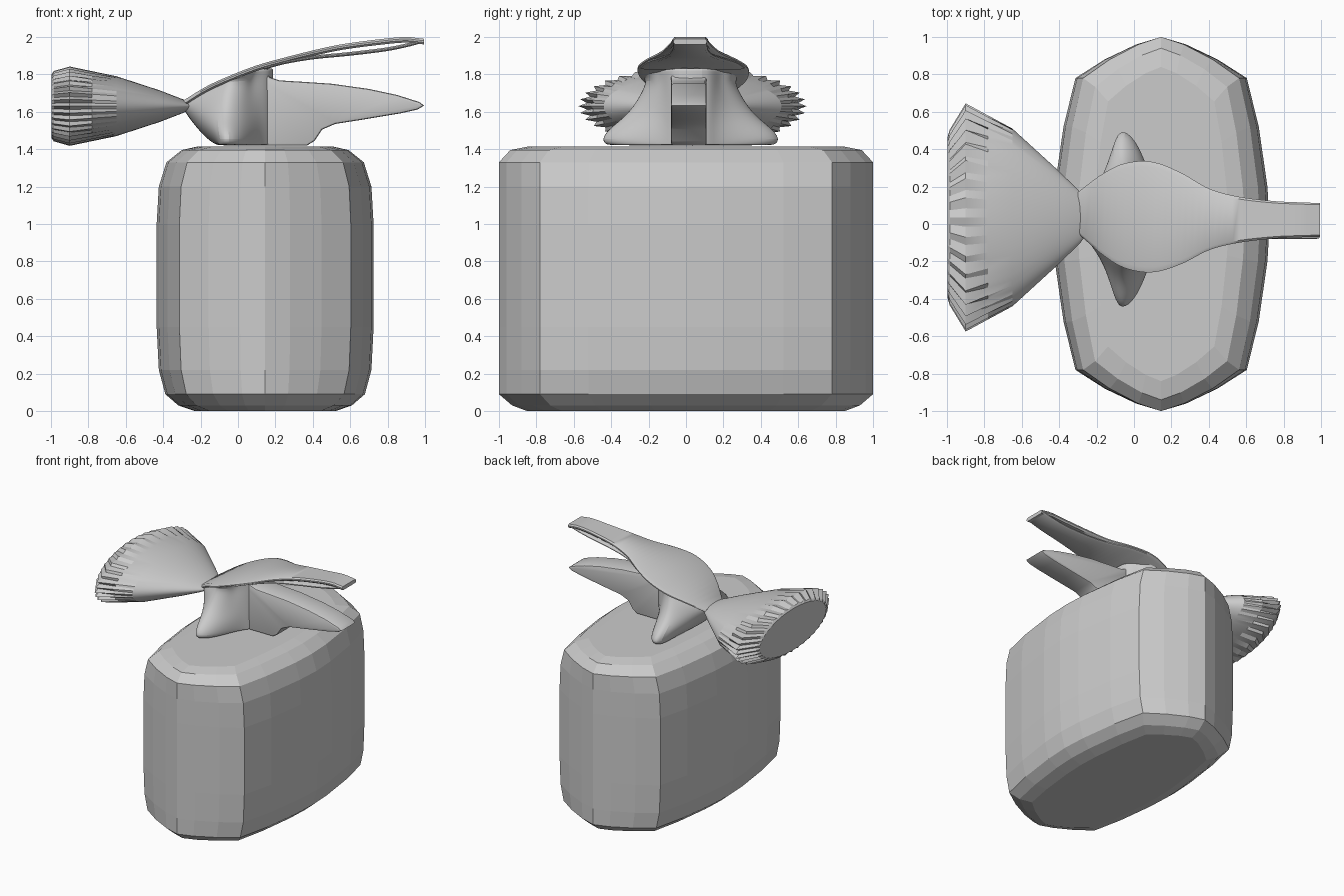
import bpy, bmesh, math
from mathutils import Vector

if "Cube" in bpy.data.objects:
    bpy.data.objects.remove(bpy.data.objects["Cube"])


def loft(name, rings, smooth=None, subsurf=0):
    """Skin a list of equal-length closed rings and cap both ends."""
    bm = bmesh.new()
    vs = [[bm.verts.new(p) for p in r] for r in rings]
    n = len(rings[0])
    for a, b in zip(vs, vs[1:]):
        for i in range(n):
            j = (i + 1) % n
            bm.faces.new((a[i], a[j], b[j], b[i]))
    bm.faces.new(vs[0][::-1])
    bm.faces.new(vs[-1])
    return finish(name, bm, smooth, subsurf)


def finish(name, bm, smooth=None, subsurf=0):
    bmesh.ops.recalc_face_normals(bm, faces=bm.faces)
    me = bpy.data.meshes.new(name)
    bm.to_mesh(me)
    bm.free()
    ob = bpy.data.objects.new(name, me)
    bpy.context.collection.objects.link(ob)
    if subsurf:
        m = ob.modifiers.new("smooth", 'SUBSURF')
        m.levels = m.render_levels = subsurf
    if smooth:
        bpy.ops.object.select_all(action='DESELECT')
        ob.select_set(True)
        bpy.context.view_layer.objects.active = ob
        bpy.ops.object.shade_smooth_by_angle(angle=math.radians(smooth))
    return ob


def interp(table, x):
    """Smooth (Catmull-Rom style) lookup of the row values at x."""
    x = min(max(x, table[0][0]), table[-1][0])
    for k in range(len(table) - 1):
        if x <= table[k + 1][0]:
            break
    p0, p1, p2, p3 = (table[min(max(k + d, 0), len(table) - 1)] for d in (-1, 0, 1, 2))
    h = p2[0] - p1[0]
    t = (x - p1[0]) / h
    out = []
    for c in range(1, len(p1)):
        m1 = (p2[c] - p0[c]) / (p2[0] - p0[0]) * h
        m2 = (p3[c] - p1[c]) / (p3[0] - p1[0]) * h
        out.append((2*t**3 - 3*t*t + 1) * p1[c] + (t**3 - 2*t*t + t) * m1
                   + (3*t*t - 2*t**3) * p2[c] + (t**3 - t*t) * m2)
    return out


# Faceted bottle: one quadrant of the plan mirrored, scaled per height
quad = [(1, 0), (.98, .2), (.9, .52), (.79, .78), (.52, .88), (.23, .96), (0, 1)]
plan = quad + [(-x, y) for x, y in quad[-2::-1]]
plan += [(x, -y) for x, y in plan[-2:0:-1]]
levels = [(0, .65, .85), (.03, .8, .93), (.09, .92, 1), (.22, .98, 1), (.45, 1, 1), (1, 1, 1),
          (1.2, .98, 1), (1.33, .91, 1), (1.395, .77, .94), (1.415, .62, .84)]
loft("bottle", [[(.145 + .58 * sx * x, sy * y, z) for x, y in plan] for z, sx, sy in levels])

# Ribbed spray fan: elliptical cone with teeth toward the wide end
RIBS = 36
fan = [(-.24, .07, .008, 0), (-.29, .14, .035, 0), (-.42, .265, .085, 0), (-.65, .475, .16, 0),
       (-.78, .545, .187, .03), (-.9, .61, .212, .07), (-.985, .47, .188, .06), (-.997, .43, .17, 0)]
rings = []
for x, ry, rz, amp in fan:
    ring = []
    for i in range(RIBS * 2):
        a = math.pi * i / RIBS
        k = 1 - amp * (i % 2)
        ring.append((x, .035 + ry * k * math.cos(a), 1.63 + rz * k * math.sin(a)))
    rings.append(ring)
loft("spray_fan", rings, 15)

# Upper lever: thin curved sheet, columns x, half width, top height
sheet = [(-.3, .11, 1.655), (-.17, .215, 1.735), (-.05, .28, 1.79), (.1, .295, 1.848),
         (.25, .245, 1.89), (.4, .165, 1.928), (.55, .125, 1.96), (.75, .1, 1.987),
         (.9, .093, 2.0), (.99, .09, 1.99)]


def slab(name, x0, x1, n, section):
    rings = []
    for i in range(n + 1):
        x = x0 + (x1 - x0) * i / n
        w, z, t = section(x)
        cy = interp([(-.3, .06), (0, .042), (.4, .025), (.99, .022)], x)[0]
        e = t * .35
        rings.append([(x, cy + y, h) for y, h in
                      ((-w * .9, z - t), (-w, z - t + e), (-w, z - e), (-w * .9, z),
                       (w * .9, z), (w, z - e), (w, z - t + e), (w * .9, z - t))])
    loft(name, rings, 40)


slab("upper_lever", -.3, .995, 36, lambda x: (*interp(sheet, x), .03))

# Thin rail under the lever, leaving a slot between the two
rail = [(.14, 1.845), (.25, 1.875), (.4, 1.9), (.6, 1.92), (.8, 1.945), (.92, 1.97), (.99, 1.99)]
slab("lever_rail", .14, .995, 24,
     lambda x: (interp(sheet, x)[0] * .97, interp(rail, x)[0], .02))

# Head body: winged plan lofted upward, trimmed to the lever underside
head = [(1.42, -.10, -.07, .44), (1.425, -.12, -.07, .465), (1.45, -.16, -.07, .49),
        (1.5, -.21, -.075, .46), (1.56, -.26, -.075, .38), (1.62, -.30, -.07, .32),
        (1.7, -.30, -.06, .27), (1.77, -.28, -.04, .24), (1.82, -.27, -.02, .27),
        (1.85, -.26, 0, .28)]
rings = []
for z, xn, xw, wy in head:
    half = [(xn, .06), ((xn + xw) / 2 - .01, wy * .58), (xw - .03, wy * .94), (xw + .02, wy),
            (xw + .09, wy * .85), (.075, wy * .45 + .05), (.13, .13), (.19, .08)]
    pts = half + [(x, -y) for x, y in half[::-1]]
    rings.append([(x, y + .025, min(z, interp(sheet, x)[1] - .018 + (z - 1.85) * .02))
                  for x, y in pts])
loft("head_body", rings, 50, 2)

# Lower handle: side profile given thickness and rounded edges
prof = [(.02, 1.42), (.37, 1.42), (.41, 1.445), (.45, 1.505), (.52, 1.535), (.68, 1.56),
        (.87, 1.592), (.96, 1.612), (.995, 1.633), (.97, 1.652), (.85, 1.69), (.7, 1.722),
        (.5, 1.75), (.35, 1.76), (.22, 1.768), (.17, 1.785), (.15, 1.81), (.17, 1.845),
        (.05, 1.81)]
bm = bmesh.new()
f = bm.faces.new([bm.verts.new((x, -.08, z)) for x, z in prof])
ext = bmesh.ops.extrude_face_region(bm, geom=[f])
bmesh.ops.translate(bm, vec=Vector((0, .19, 0)),
                    verts=[v for v in ext["geom"] if isinstance(v, bmesh.types.BMVert)])
rims = [e for e in bm.edges if abs(e.verts[0].co.y - e.verts[1].co.y) < 1e-4]
bmesh.ops.bevel(bm, geom=rims, offset=.012, segments=2, profile=.5, affect='EDGES')
finish("lower_handle", bm, 35)
